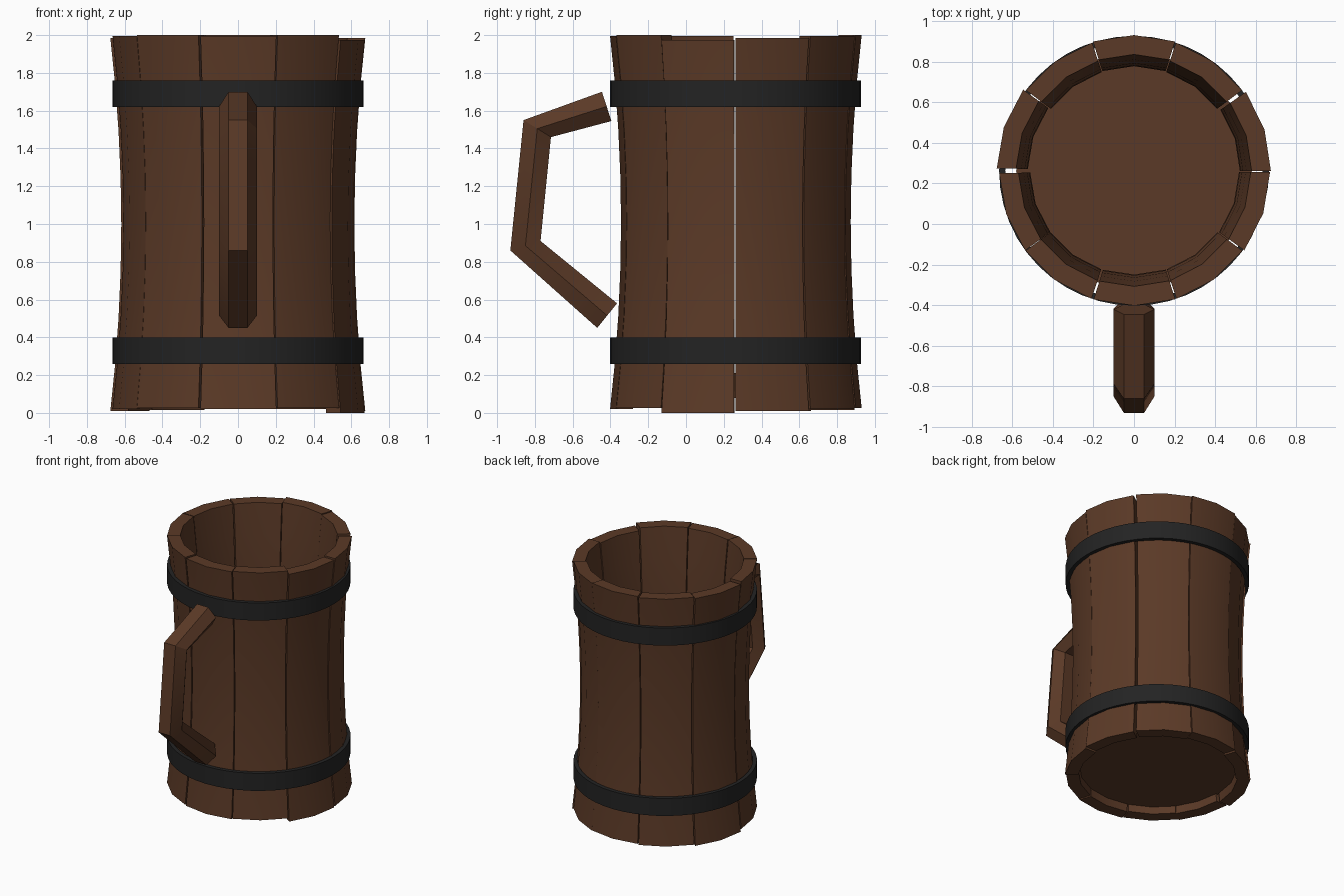
import bpy
import bmesh
from math import sin, cos, radians, tau

cube = bpy.data.objects.get("Cube")
if cube:
    bpy.data.objects.remove(cube, do_unlink=True)

CENTRE_Y = 0.262


def make_material(name, colour):
    mat = bpy.data.materials.new(name)
    mat.use_nodes = True
    mat.diffuse_color = colour
    bsdf = mat.node_tree.nodes["Principled BSDF"]
    bsdf.inputs["Base Color"].default_value = colour
    bsdf.inputs["Roughness"].default_value = 0.8
    return mat


wood = make_material("brown_wood", (0.105, 0.042, 0.02, 1))
iron = make_material("dark_iron", (0.017, 0.017, 0.017, 1))


def finish(bm, name, mat, location=(0, CENTRE_Y, 0)):
    bmesh.ops.recalc_face_normals(bm, faces=bm.faces)
    mesh = bpy.data.meshes.new(name)
    bm.to_mesh(mesh)
    bm.free()
    mesh.materials.append(mat)
    obj = bpy.data.objects.new(name, mesh)
    obj.location = location
    bpy.context.collection.objects.link(obj)
    bpy.ops.object.select_all(action="DESELECT")
    obj.select_set(True)
    bpy.context.view_layer.objects.active = obj
    bpy.ops.object.shade_smooth_by_angle(angle=radians(30))
    return obj


def loft(bm, rings, closed=False):
    """Skin equal-sized rings; cap the ends, or join last to first."""
    loops = [[bm.verts.new(p) for p in ring] for ring in rings]
    pairs = list(zip(loops, loops[1:]))
    if closed:
        pairs.append((loops[-1], loops[0]))
    else:
        bm.faces.new(loops[0])
        bm.faces.new(loops[-1])
    for a, b in pairs:
        for i in range(len(a)):
            j = (i + 1) % len(a)
            bm.faces.new((a[i], a[j], b[j], b[i]))


# Staves: waisted, each with two facets and slightly uneven placing
def stave(index, lift, turn, out):
    height, rows, thickness = 1.975, 8, 0.095
    middle = radians(36 * index + 18 + turn)
    half = radians(17.6)
    rings = []
    for row in range(rows + 1):
        t = row / rows
        r = 0.606 + 0.058 * (2 * t - 1) ** 2 + out
        z = lift + t * height
        angles = [middle - half, middle, middle + half]
        ring = [(r * cos(a), r * sin(a), z) for a in angles]
        r -= thickness
        ring += [(r * cos(a), r * sin(a), z) for a in reversed(angles)]
        rings.append(ring)
    bm = bmesh.new()
    loft(bm, rings)
    finish(bm, f"stave_{index + 1}", wood)


STAVES = [  # lift, turn in degrees, outward shift
    (0.01, -0.4, 0.01), (0.02, 0.3, 0), (0.025, 0, 0.004), (0.015, -0.3, 0),
    (0.01, -0.6, 0.012), (0.02, 0.6, 0), (0.025, 0, 0), (0.02, 0.2, 0),
    (0.025, 0, 0), (0.0, -0.2, 0.006),
]
for i, values in enumerate(STAVES):
    stave(i, *values)


# Hoops: rectangular section spun round the body
def hoop(name, low, high, outer=0.664, inner=0.634, segments=48):
    section = [(inner, low), (outer, low), (outer, high), (inner, high)]
    rings = []
    for i in range(segments):
        a = tau * i / segments
        rings.append([(r * cos(a), r * sin(a), z) for r, z in section])
    bm = bmesh.new()
    loft(bm, rings, closed=True)
    finish(bm, name, iron)


hoop("lower_hoop", 0.26, 0.40)
hoop("upper_hoop", 1.62, 1.76)

# Floor disc, set a little above the lower rim
bm = bmesh.new()
bmesh.ops.create_cone(bm, cap_ends=True, segments=32, radius1=0.58, radius2=0.58, depth=0.13)
finish(bm, "floor", wood, (0, CENTRE_Y, 0.145))

# Handle: hexagonal bar through mitred stations (outer y, z, inner y, z)
STATIONS = [
    (-0.445, 1.70, -0.395, 1.545),
    (-0.86, 1.55, -0.715, 1.46),
    (-0.93, 0.86, -0.77, 0.91),
    (-0.47, 0.45, -0.365, 0.58),
]
HEXAGON = [(0.05, 0), (0.1, 0.5), (0.05, 1), (-0.05, 1), (-0.1, 0.5), (-0.05, 0)]
bm = bmesh.new()
loft(bm, [[(x, yo + (yi - yo) * t, zo + (zi - zo) * t) for x, t in HEXAGON]
          for yo, zo, yi, zi in STATIONS])
finish(bm, "handle", wood, (0, 0, 0))
